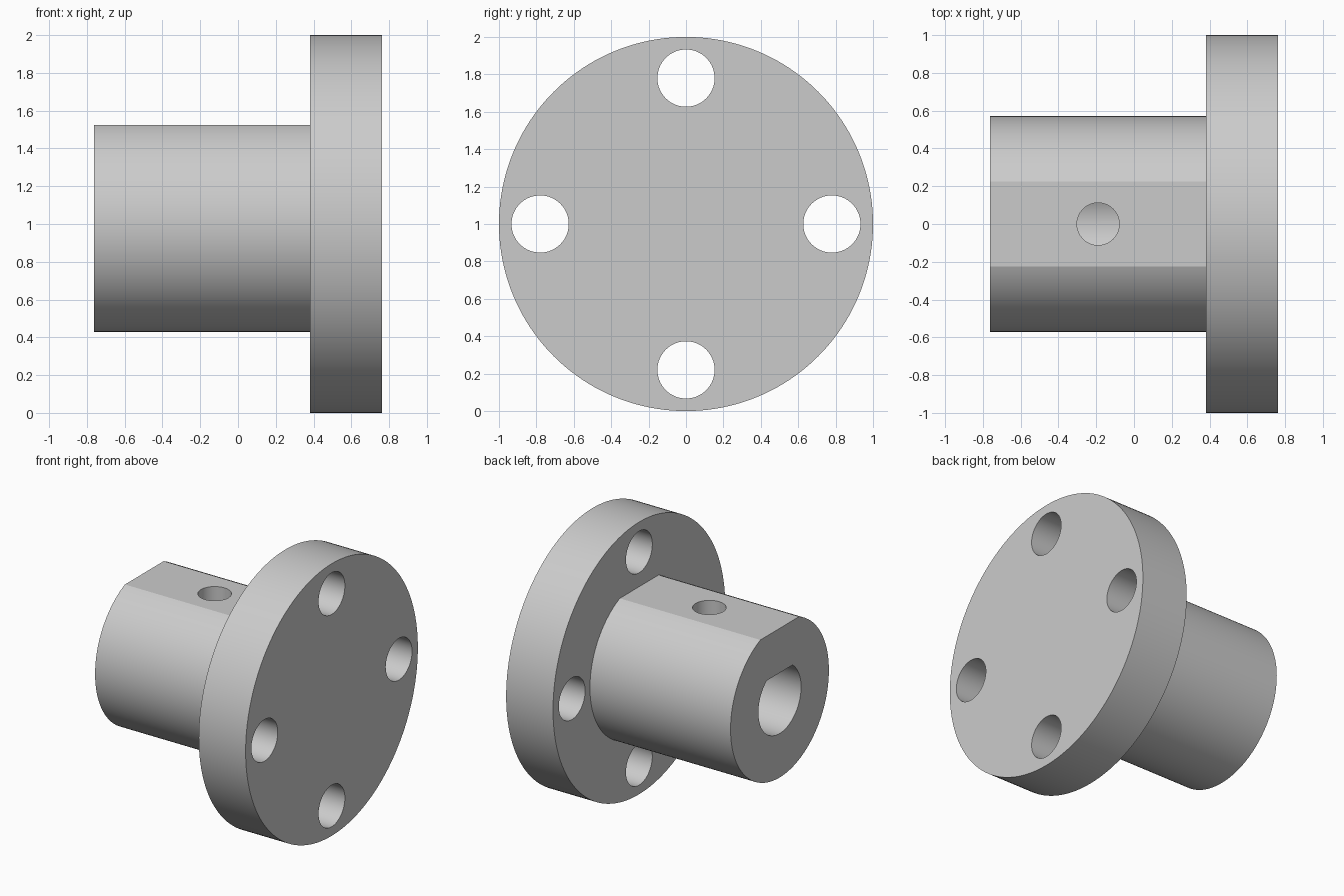
import bpy
import bmesh
from math import asin, cos, sin, pi, radians
from mathutils import Matrix

cube = bpy.data.objects.get("Cube")
if cube:
    bpy.data.objects.remove(cube, do_unlink=True)

AXIS_Z = 1.0
HUB_START, FLANGE_START, FLANGE_END = -0.762, 0.381, 0.762

metal = bpy.data.materials.new("plain grey metal")
metal.use_nodes = True
grey = (0.6, 0.6, 0.6, 1.0)
metal.diffuse_color = grey
metal.node_tree.nodes["Principled BSDF"].inputs["Base Color"].default_value = grey


def add_object(name, bm):
    bmesh.ops.recalc_face_normals(bm, faces=bm.faces)
    mesh = bpy.data.meshes.new(name)
    bm.to_mesh(mesh)
    bm.free()
    mesh.materials.append(metal)
    obj = bpy.data.objects.new(name, mesh)
    bpy.context.collection.objects.link(obj)
    return obj


def rod(name, radius, x0, x1, y=0.0, z=AXIS_Z, flat=None, segments=128):
    """Rod along x; flat is the height of a flat cut on its top side."""
    bm = bmesh.new()
    if flat is None:
        angles = [2 * pi * i / segments for i in range(segments)]
    else:
        start = pi - asin(flat / radius)
        sweep = pi + 2 * asin(flat / radius)
        angles = [start + sweep * i / segments for i in range(segments + 1)]
    ring = [bm.verts.new((x0, y + radius * cos(a), z + radius * sin(a))) for a in angles]
    face = bm.faces.new(ring)
    result = bmesh.ops.extrude_face_region(bm, geom=[face], use_keep_orig=True)
    moved = [v for v in result["geom"] if isinstance(v, bmesh.types.BMVert)]
    bmesh.ops.translate(bm, verts=moved, vec=(x1 - x0, 0, 0))
    return add_object(name, bm)


def cut(target, cutter):
    cutter.hide_render = True
    mod = target.modifiers.new("cut", 'BOOLEAN')
    mod.operation = 'DIFFERENCE'
    mod.solver = 'EXACT'
    mod.object = cutter
    bpy.context.view_layer.objects.active = target
    bpy.ops.object.modifier_apply(modifier=mod.name)
    bpy.data.objects.remove(cutter, do_unlink=True)


# Round flange with four bolt holes
flange = rod("flange", 1.0, FLANGE_START, FLANGE_END, segments=160)
for i in range(4):
    a = i * pi / 2
    cut(flange, rod("bolt_hole_cutter", 0.153, FLANGE_START - 0.1, FLANGE_END + 0.1,
                    0.78 * cos(a), AXIS_Z + 0.78 * sin(a), segments=64))

# Hub with a flat on top and a D-shaped bore
hub = rod("hub", 0.571, HUB_START, FLANGE_START, flat=0.525)
cut(hub, rod("bore_cutter", 0.248, HUB_START - 0.1, FLANGE_START + 0.1, flat=0.198, segments=80))

# Set screw hole from the flat down into the bore
bm = bmesh.new()
bmesh.ops.create_cone(bm, cap_ends=True, segments=64, radius1=0.112, radius2=0.112, depth=0.6,
                      matrix=Matrix.Translation((-0.19, 0, AXIS_Z + 0.4)))
cut(hub, add_object("set_screw_cutter", bm))

# Smooth the round walls, keep the rims and flats crisp
bpy.ops.object.select_all(action='DESELECT')
for obj in (flange, hub):
    obj.select_set(True)
bpy.context.view_layer.objects.active = hub
bpy.ops.object.shade_smooth_by_angle(angle=radians(15))
